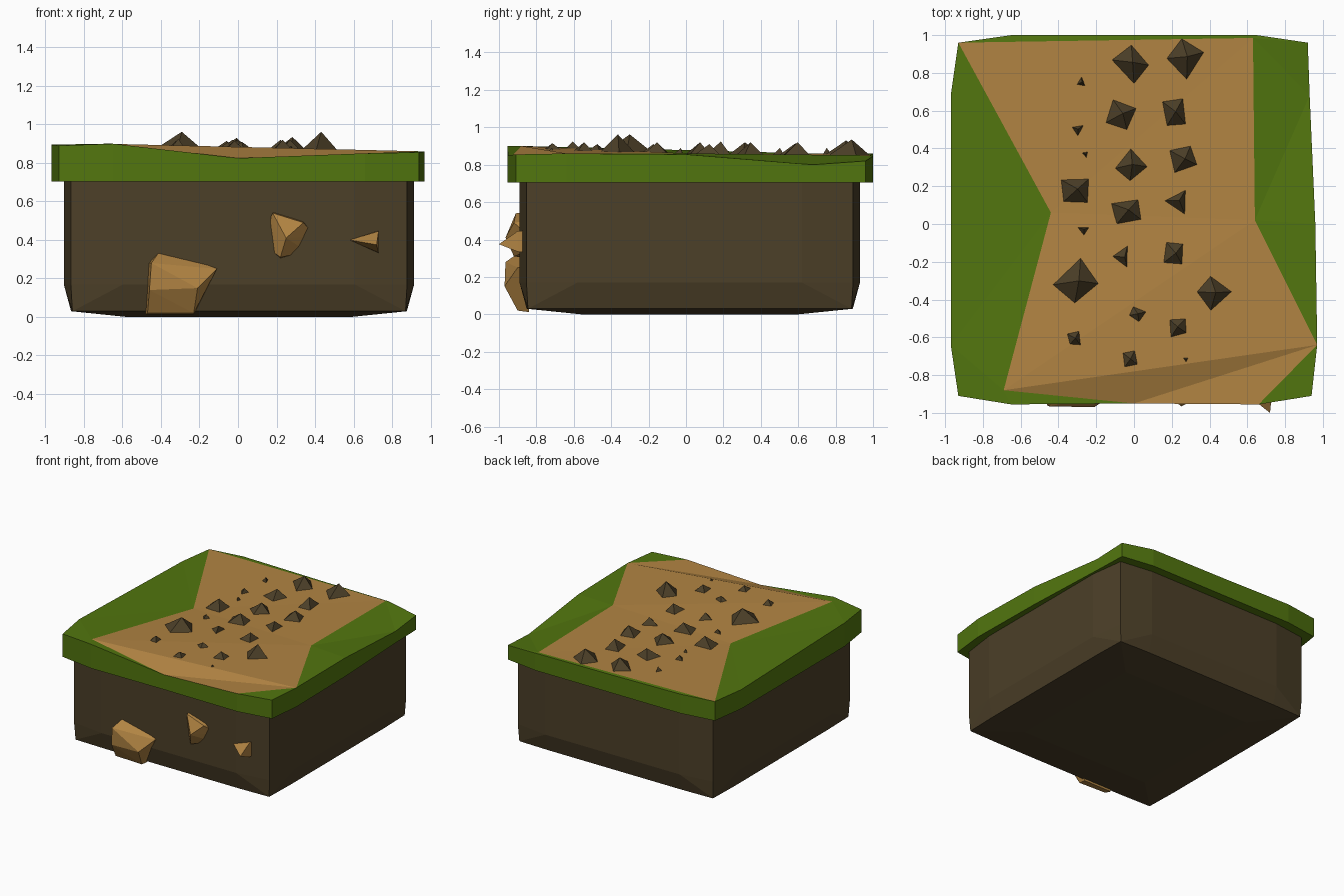
import bpy, bmesh, math, random

if "Cube" in bpy.data.objects:
    bpy.data.objects.remove(bpy.data.objects["Cube"])
random.seed(4)


def material(name, rgb):
    m = bpy.data.materials.new(name)
    m.diffuse_color = (*rgb, 1)
    m.use_nodes = True
    m.node_tree.nodes["Principled BSDF"].inputs["Base Color"].default_value = m.diffuse_color
    return m


GRASS = material("grass green", (0.084, 0.18, 0.0045))
SAND = material("sandy tan", (0.44, 0.23, 0.055))
EARTH = material("dark earth", (0.072, 0.050, 0.021))


def finish(bm, name, *mats):
    bmesh.ops.recalc_face_normals(bm, faces=bm.faces)
    me = bpy.data.meshes.new(name)
    bm.to_mesh(me)
    bm.free()
    for m in mats:
        me.materials.append(m)
    ob = bpy.data.objects.new(name, me)
    bpy.context.collection.objects.link(ob)
    return ob


def hull(name, pts, mat):
    bm = bmesh.new()
    for p in pts:
        bm.verts.new(p)
    res = bmesh.ops.convex_hull(bm, input=bm.verts)
    loose = [v for v in bm.verts if not v.link_faces]
    bmesh.ops.delete(bm, geom=loose, context='VERTS')
    return finish(bm, name, mat)


# Earth block: chamfered foot, slightly bulging sides
pts = []
for sx in (-1, 1):
    for sy in (-1, 1):
        quarter = [(.58, .58, 0)]
        for z, corner, side in ((.03, .865, .872), (.17, .873, .91), (.72, .873, .91)):
            quarter += [(corner, corner, z), (side, .6, z), (.6, side, z)]
        pts += [(sx * x + .005, sy * y + .02, z) for x, y, z in quarter]
hull("earth_block", pts, EARTH)

# Grass slab: wavy rim ring plus four path corners
ring = [(-.93, -.91, .89), (-.65, -.955, .90), (0, -.95, .825), (.66, -.955, .85),
        (.94, -.91, .855), (.97, -.64, .86), (.96, 0, .855), (.93, .68, .80),
        (.92, .96, .82), (.65, 1, .845), (0, 1, .85), (-.65, 1, .86),
        (-.93, .96, .86), (-.97, .68, .86), (-.97, -.64, .895)]
inner = [(-.69, -.88, .90), (-.44, .06, .855), (.64, .02, .86), (.63, .985, .85)]
A, B, C, D = 15, 16, 17, 18
path_faces = [(A, 2, 5), (2, 3, 5), (A, 5, C, B), (B, C, D, 12)]
grass_faces = [(0, 1, A), (0, A, 14), (14, A, B), (14, B, 13), (13, B, 12), (1, 2, A),
               (3, 4, 5), (5, 6, C), (6, 7, C), (7, D, C), (7, 8, D), (8, 9, D),
               (12, D, 9, 10, 11)]
bm = bmesh.new()
top = [bm.verts.new(p) for p in ring + inner]
low = [bm.verts.new((x, y, .705)) for x, y, z in ring]
for faces, index in ((grass_faces, 0), (path_faces, 1)):
    for f in faces:
        bm.faces.new([top[i] for i in f]).material_index = index
n = len(ring)
for i in range(n):
    j = (i + 1) % n
    bm.faces.new((top[j], top[i], low[i], low[j]))
bm.faces.new(low[::-1])
bmesh.ops.triangulate(bm, faces=[f for f in bm.faces if len(f.verts) == 4])
finish(bm, "grass_slab_with_path", GRASS, SAND)


# Path stones: low irregular pyramids (x, y, radius, tip height, sides, turn)
def stone(name, x, y, r, tip, sides, turn):
    base = []
    for k in range(sides):
        a = math.radians(turn) + k * math.tau / sides + random.uniform(-.2, .2)
        q = r * random.uniform(.9, 1.08)
        base.append((x + q * math.cos(a), y + q * math.sin(a), .838))
    hull(name, base + [(x + .1 * r, y + .05 * r, tip)], EARTH)


stones = [(-.02, .85, .125, .93, 4, 0), (.27, .88, .125, .935, 4, 10),
          (-.28, .75, .04, .89, 3, 80), (-.3, .5, .05, .89, 3, 30),
          (-.26, .37, .03, .88, 3, 40), (-.07, .58, .11, .915, 4, 20),
          (.21, .59, .105, .92, 4, 55), (-.02, .31, .11, .92, 4, 0),
          (.26, .34, .105, .92, 4, 60), (-.31, .18, .115, .925, 4, 50),
          (-.27, -.03, .05, .89, 3, 30), (-.04, .07, .11, .92, 4, 55),
          (.23, .12, .10, .91, 3, 60), (-.31, -.31, .18, .962, 4, 0),
          (-.06, -.18, .105, .91, 3, 60), (.21, -.16, .11, .92, 4, 45),
          (.42, -.37, .125, .962, 4, 0), (.01, -.48, .105, .91, 4, 20),
          (.22, -.55, .11, .92, 4, 50), (-.32, -.61, .10, .925, 4, 50),
          (-.03, -.72, .115, .915, 4, 50), (.27, -.72, .05, .89, 3, 30)]
for i, s in enumerate(stones):
    stone(f"path_stone_{i + 1}", *s)


# Rocks poking out of the front: outline in the wall (x, z) and front points
def rock(name, outline, front):
    hull(name, [(x, -.84, z) for x, z in outline] + front, SAND)


rock("large_rock", [(-.48, .012), (-.47, .28), (-.39, .365), (-.11, .26), (-.23, .012)],
     [(-.45, -.965, .28), (-.21, -.97, .15), (-.46, -.96, .14),
      (-.11, -.90, .25), (-.23, -.90, .02), (-.47, -.89, .02)])
rock("medium_rock", [(.19, .55), (.34, .50), (.40, .42), (.36, .34), (.22, .30), (.14, .37), (.15, .48)],
     [(.25, -.965, .41), (.18, -.91, .54), (.34, -.92, .49), (.22, -.92, .31)])
rock("small_rock", [(.57, .40), (.73, .45), (.73, .33)],
     [(.72, -1.0, .375), (.58, -.89, .40), (.73, -.90, .445), (.73, -.90, .335)])
